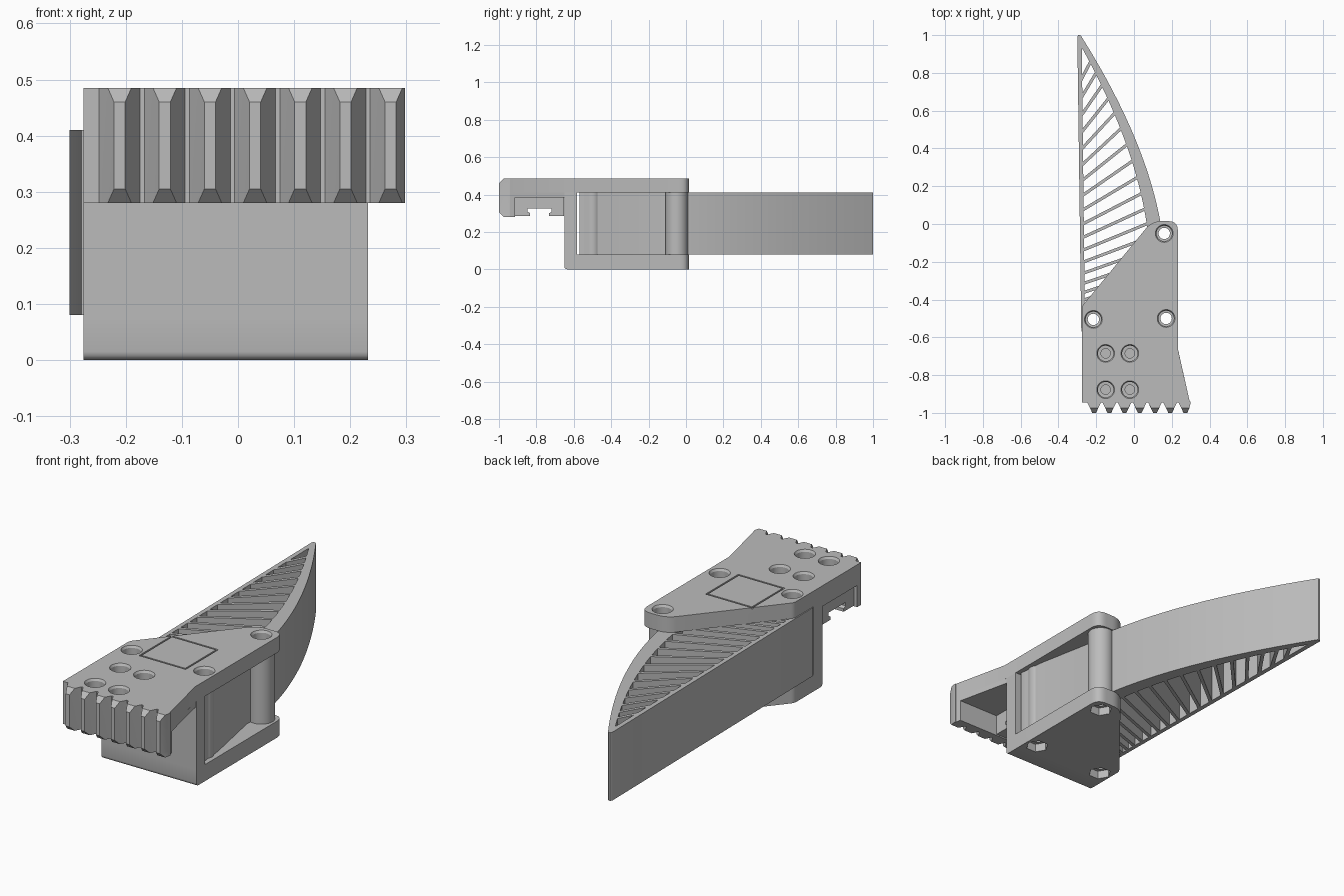
import bpy, bmesh, math
from mathutils import Vector

cube = bpy.data.objects.get("Cube")
if cube:
    bpy.data.objects.remove(cube)

grey = bpy.data.materials.new("light_grey_plastic")
grey.use_nodes = True
COLOUR = (0.5, 0.5, 0.5, 1)
grey.diffuse_color = COLOUR
grey.node_tree.nodes["Principled BSDF"].inputs["Base Color"].default_value = COLOUR


def finish(name, bm):
    bmesh.ops.recalc_face_normals(bm, faces=bm.faces[:])
    mesh = bpy.data.meshes.new(name)
    bm.to_mesh(mesh)
    bm.free()
    mesh.materials.append(grey)
    ob = bpy.data.objects.new(name, mesh)
    bpy.context.collection.objects.link(ob)
    return ob


def add_loft(bm, loops):
    """Skin a stack of equal-length loops and cap both ends."""
    rings = [[bm.verts.new(p) for p in loop] for loop in loops]
    n = len(rings[0])
    for a, b in zip(rings, rings[1:]):
        for i in range(n):
            j = (i + 1) % n
            bm.faces.new((a[i], a[j], b[j], b[i]))
    bm.faces.new(rings[0])
    bm.faces.new(rings[-1])


def prism(name, outline, z0, z1):
    bm = bmesh.new()
    add_loft(bm, [[(x, y, z) for x, y in outline] for z in (z0, z1)])
    return finish(name, bm)


def box_outline(x0, x1, y0, y1):
    return [(x0, y0), (x1, y0), (x1, y1), (x0, y1)]


def circle(cx, cy, r, n=32):
    return [(cx + r * math.cos(math.tau * i / n), cy + r * math.sin(math.tau * i / n))
            for i in range(n)]


def bezier(p0, p1, p2, n):
    p0, p1, p2 = Vector(p0), Vector(p1), Vector(p2)
    return [tuple(p0 * (1 - t) ** 2 + p1 * 2 * t * (1 - t) + p2 * t * t)
            for t in (i / n for i in range(n + 1))]


def rounded(points):
    """Round the corners that carry a radius: (x, y, radius)."""
    out = []
    for i, (x, y, r) in enumerate(points):
        p = Vector((x, y))
        if r == 0:
            out.append((x, y))
            continue
        before = (Vector(points[i - 1][:2]) - p).normalized() * r
        after = (Vector(points[(i + 1) % len(points)][:2]) - p).normalized() * r
        out += bezier(p + before, p, p + after, 8)
    return out


def cut(ob, cutter):
    mod = ob.modifiers.new("cut", 'BOOLEAN')
    mod.operation, mod.object, mod.solver = 'DIFFERENCE', cutter, 'EXACT'
    bpy.context.view_layer.objects.active = ob
    bpy.ops.object.modifier_apply(modifier=mod.name)


# Housing: two plates joined by a front web
REAR = [(0.232, 0.015, 0.05), (0.095, 0.015, 0.05), (-0.275, -0.435, 0.015)]
top_plate = prism("top_plate", rounded(
    [(-0.275, -0.945, 0), (0.296, -0.945, 0), (0.232, -0.66, 0)] + REAR), 0.41, 0.485)
bottom_plate = prism("bottom_plate", rounded(
    [(-0.275, -0.65, 0), (0.232, -0.65, 0)] + REAR), 0, 0.08)
bm = bmesh.new()
bm.from_mesh(bottom_plate.data)
edges = [e for e in bm.edges if all(v.co.y < -0.64 and v.co.z < 0.01 for v in e.verts)]
bmesh.ops.bevel(bm, geom=edges, offset=0.015, segments=3, affect='EDGES', profile=0.5)
bm.to_mesh(bottom_plate.data)
bm.free()
prism("front_web", box_outline(-0.275, 0.232, -0.65, -0.582), 0.08, 0.41)
prism("front_ledge", [(-0.275, -0.945), (0.296, -0.945), (0.23, -0.65), (-0.275, -0.65)],
      0.385, 0.41)

# Front lip and its row of chamfered teeth
prism("front_lip", [(-0.275, -0.945), (0.296, -0.945), (0.289, -0.915), (-0.275, -0.915)],
      0.28, 0.41)
bm = bmesh.new()
for k in range(7):
    cx = -0.211 + 0.0805 * k
    loops = []
    for z, tip, half in ((0.28, -0.975, 0.021), (0.305, -1, 0.01),
                         (0.46, -1, 0.01), (0.485, -0.975, 0.021)):
        pts = [(-0.039, -0.94), (-0.031, -0.955), (-half, tip),
               (half, tip), (0.031, -0.955), (0.039, -0.94)]
        loops.append([(min(cx + x, 0.298), y, z) for x, y in pts])
    add_loft(bm, loops)
finish("grip_teeth", bm)

# Rail clamp block under the ledge, with an undercut slot
half_slot = [(0.13, 0.387), (0.13, 0.285), (0.05, 0.285), (0.05, 0.3),
             (0.065, 0.308), (0.065, 0.325), (0.035, 0.325)]
profile = [(-0.783 - d, z) for d, z in half_slot]
profile += [(-0.783 + d, z) for d, z in reversed(half_slot)]
bm = bmesh.new()
add_loft(bm, [[(x, y, z) for y, z in profile] for x in (-0.26, 0.07)])
clamp_block = finish("rail_clamp_block", bm)

# Finger: straight rail, curved spine, base and side wall
FZ = (0.08, 0.41)
outer = bezier((0.145, -0.02), (0.07, 0.44), (-0.283, 1), 24)
inner = bezier((0.07, -0.02), (0.01, 0.42), (-0.285, 0.95), 24)
finger = [
    prism("finger_straight_rail",
          [(-0.279, -0.57), (-0.259, -0.57), (-0.277, 0.985), (-0.285, 1),
           (-0.295, 1), (-0.3, 0.99)], *FZ),
    prism("finger_curved_spine", outer + inner[::-1], *FZ),
    prism("finger_base", box_outline(-0.279, 0.21, -0.57, -0.545), *FZ),
    prism("finger_side_wall", [(0.21, -0.57), (0.2, -0.44), (0.14, -0.13), (0.15, -0.04),
                               (0.07, 0), (0.06, -0.13), (0.12, -0.57)], *FZ),
]

# Slanted ribs, each running from the rail to the spine
border = [(0.12, -0.57)] + inner


def border_x(y):
    for (xa, ya), (xb, yb) in zip(border, border[1:]):
        if ya <= y <= yb:
            return xa + (xb - xa) * (y - ya) / (yb - ya)
    return -1


bm = bmesh.new()
RIBS = 18
for k in range(RIBS):
    y0 = -0.43 + 1.18 * (k / (RIBS - 1)) ** 1.35
    start = Vector((-0.272 - 0.012 * (y0 + 0.5), y0))
    step = Vector((1, 0.33 + 1.2 * (y0 + 0.4) ** 2)).normalized()
    end = start.copy()
    while end.x < border_x(end.y):
        end += step * 0.005
    end += step * 0.012
    side = Vector((-step.y, step.x)) * 0.008
    pts = [start - side, end - side, end + side, start + side]
    add_loft(bm, [[(p.x, p.y, z) for p in pts] for z in FZ])
finish("finger_ribs", bm)

# Bosses for the through bolts
BOLTS = [(0.16, -0.05), (-0.215, -0.505), (0.17, -0.5)]
for i, (x, y) in enumerate(BOLTS):
    r = 0.06 if i == 0 else 0.042
    finger.append(prism("bolt_boss_%d" % (i + 1), circle(x, y, r), *FZ))

# Hole cutters: counterbored through bolts, blind clamp screws, hexagonal nut pockets
CLAMPS = [(x, y) for x in (-0.15, -0.022) for y in (-0.685, -0.877)]


def hole_cutter(name, centres, steps, sides=32):
    bm = bmesh.new()
    for x, y in centres:
        add_loft(bm, [[(px, py, z) for px, py in circle(x, y, r, sides)] for z, r in steps])
    ob = finish(name, bm)
    ob.hide_render = True
    return ob


through = hole_cutter("bolt_cutter", BOLTS, [(-0.05, 0.03), (0.435, 0.03), (0.436, 0.041),
                                             (0.475, 0.041), (0.49, 0.05)])
blind = hole_cutter("screw_cutter", CLAMPS, [(0.35, 0.012), (0.4, 0.025), (0.435, 0.025),
                                             (0.436, 0.041), (0.475, 0.041), (0.49, 0.05)])
nuts = hole_cutter("nut_cutter", BOLTS, [(-0.02, 0.052), (0.04, 0.052)], 6)

# Shallow square seam on the top face
bm = bmesh.new()
for a in range(4):
    c, s = round(math.cos(a * math.pi / 2)), round(math.sin(a * math.pi / 2))
    pts = [(-0.125, -0.125), (0.125, -0.125), (0.117, -0.117), (-0.117, -0.117)]
    add_loft(bm, [[(-0.03 + x * c - y * s, -0.41 + x * s + y * c, z) for x, y in pts]
                  for z in (0.478, 0.5)])
bmesh.ops.remove_doubles(bm, verts=bm.verts[:], dist=0.0001)
inside = [f for f in bm.faces if abs(f.normal.z) < 0.1 and f.calc_area() < 0.0005]
bmesh.ops.delete(bm, geom=inside, context='FACES_ONLY')
seam = finish("seam_cutter", bm)
seam.hide_render = True

for ob, tools in [(top_plate, (through, blind, seam)), (bottom_plate, (through, nuts))]:
    for tool in tools:
        cut(ob, tool)
for ob in finger[3:]:
    cut(ob, through)
for tool in (through, blind, nuts, seam):
    bpy.data.objects.remove(tool)

# Smooth the curved surfaces, keep the corners crisp
bpy.ops.object.select_all(action='DESELECT')
for ob in bpy.context.scene.objects:
    if ob.type == 'MESH' and grey.name in ob.data.materials:
        ob.select_set(True)
        bpy.context.view_layer.objects.active = ob
bpy.ops.object.shade_smooth_by_angle(angle=math.radians(30))
